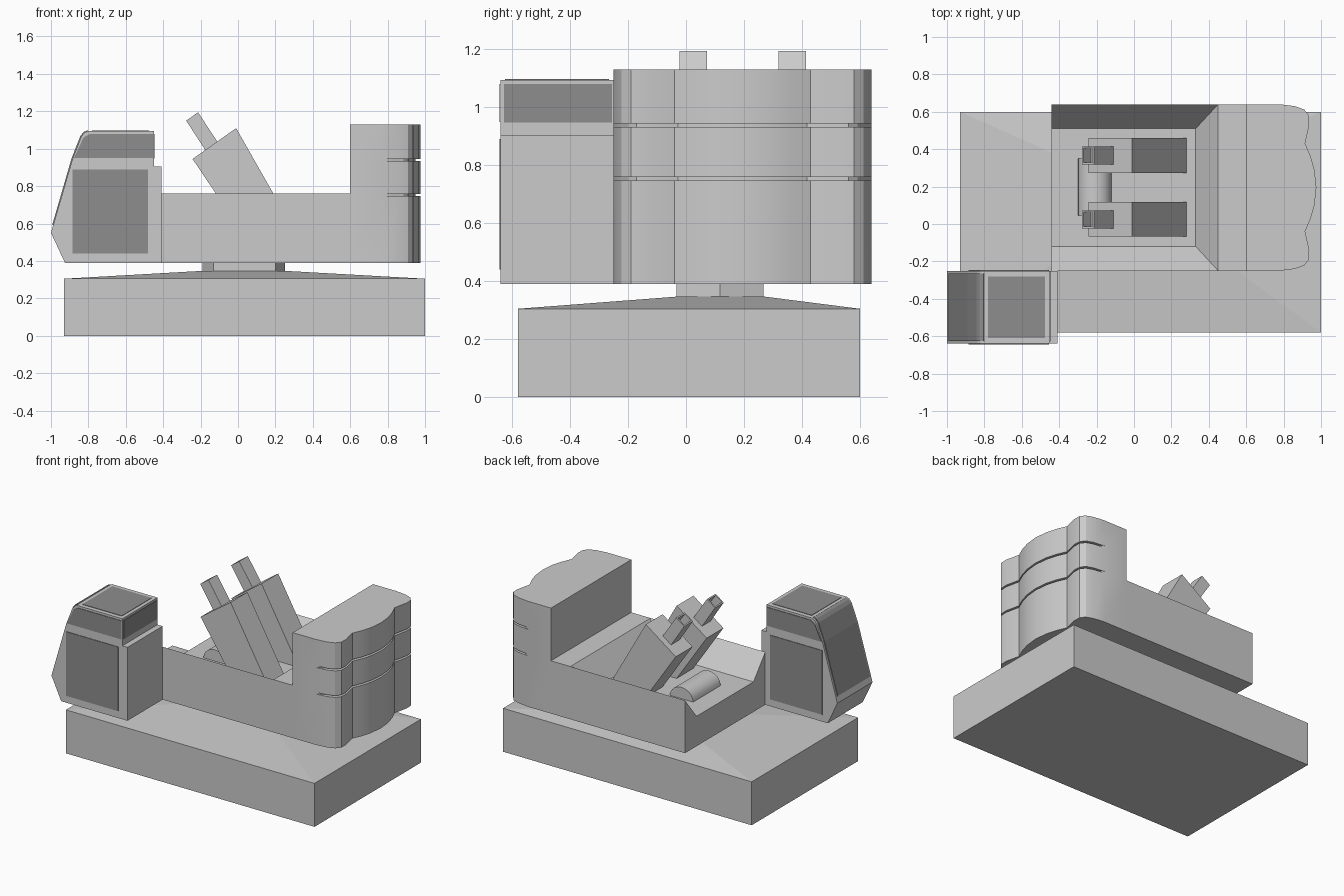
import bpy, bmesh, math
from mathutils import Vector

cube = bpy.data.objects.get("Cube")
if cube:
    bpy.data.objects.remove(cube, do_unlink=True)


def material(name, value):
    m = bpy.data.materials.new(name)
    m.use_nodes = True
    colour = (value, value, value, 1)
    m.diffuse_color = colour
    m.node_tree.nodes["Principled BSDF"].inputs["Base Color"].default_value = colour
    return m


GREY = material("light grey", 0.6)
GLASS = material("dark grey glass", 0.27)


def loft(name, rings, mat=GREY, smooth=False, recess=0):
    """Closed solid through matching rings of points, optionally with a hollow end."""
    bm = bmesh.new()
    loops = [[bm.verts.new(p) for p in ring] for ring in rings]
    for a, b in zip(loops, loops[1:]):
        for i in range(len(a)):
            j = (i + 1) % len(a)
            bm.faces.new((a[i], a[j], b[j], b[i]))
    bm.faces.new(loops[0])
    end = bm.faces.new(loops[-1])
    bmesh.ops.recalc_face_normals(bm, faces=bm.faces)
    if recess:
        bmesh.ops.inset_region(bm, faces=[end], thickness=0.013)
        shift = end.normal * -recess
        hole = bmesh.ops.extrude_discrete_faces(bm, faces=[end])["faces"][0]
        bmesh.ops.translate(bm, verts=hole.verts, vec=shift)
    bmesh.ops.remove_doubles(bm, verts=bm.verts, dist=0.0001)
    mesh = bpy.data.meshes.new(name)
    bm.to_mesh(mesh)
    bm.free()
    obj = bpy.data.objects.new(name, mesh)
    bpy.context.collection.objects.link(obj)
    mesh.materials.append(mat)
    if smooth:
        bpy.ops.object.select_all(action="DESELECT")
        obj.select_set(True)
        bpy.context.view_layer.objects.active = obj
        bpy.ops.object.shade_smooth_by_angle(angle=math.radians(30))
    return obj


def prism(name, profile, axis, lo, hi, **kw):
    """Extrude a 2D profile along the x, y or z axis."""
    def place(p, t):
        q = list(p)
        q.insert("xyz".index(axis), t)
        return q
    return loft(name, [[place(p, t) for p in profile] for t in (lo, hi)], **kw)


def rect(x0, x1, y0, y1):
    return [(x0, y0), (x1, y0), (x1, y1), (x0, y1)]


def at(ring, z):
    return [(x, y, z) for x, y in ring]


# Base block with a shallow sloped top, and the slewing ring
foot = rect(-0.93, 1.0, -0.58, 0.6)
loft("base", [at(foot, 0), at(foot, 0.305), at(rect(-0.19, 0.25, -0.03, 0.27), 0.347)])
ring = [(0.25, 0.117), (0.2, 0.267), (-0.13, 0.267),
        (-0.19, 0.117), (-0.13, -0.033), (0.2, -0.033)]
prism("slewing_ring", ring, "z", 0.34, 0.395)

# Upper body: trough with sloping sides and a sloping end
FRONT, BACK = -0.25, 0.64
trough = [(FRONT, 0.39), (BACK, 0.39), (BACK, 0.76),
          (0.51, 0.6), (-0.12, 0.6), (FRONT, 0.76)]
prism("body", trough, "x", -0.44, 0.6)
prism("body_end", [(0.33, 0.6), (0.6, 0.6), (0.6, 0.76), (0.45, 0.76)], "y", FRONT, BACK)

# Counterweight: mirrored lobed outline with two thin grooves
MID = (FRONT + BACK) / 2
half = [(0.6, FRONT), (0.78, FRONT), (0.86, -0.24), (0.91, -0.222), (0.935, -0.19),
        (0.937, -0.14), (0.915, -0.04), (0.945, 0.03), (0.965, 0.1), (0.975, MID)]
outer = half + [(x, 2 * MID - y) for x, y in reversed(half[:-1])]
inner = [(x - 0.025, MID + (y - MID) * 0.95) if x > 0.8 else (x, y) for x, y in outer]
rings = [at(outer, 0.39)]
for z in (0.747, 0.933):
    top = z + 0.012
    rings += [at(outer, z), at(inner, z), at(inner, top), at(outer, top)]
rings.append(at(outer, 1.13))
loft("counterweight", rings, smooth=True)

# Cab shell
C0, C1 = -0.64, -0.25
nose = [(-0.8, 1.095), (-0.82, 1.087), (-0.838, 1.065), (-0.885, 0.945), (-1.0, 0.55)]
shell = nose + [(-0.925, 0.39), (-0.41, 0.39), (-0.41, 0.905), (-0.45, 0.905), (-0.45, 1.095)]
prism("cab", shell, "y", C0, C1)

# Cab glazing: matching side panes, windshield, roof and rear pane
upper = [(-0.878, 0.95), (-0.455, 0.95), (-0.455, 1.08), (-0.79, 1.08), (-0.826, 1.06)]
lower = rect(-0.885, -0.48, 0.44, 0.89)
for side, y in (("right", C0), ("left", C1)):
    prism("upper_window_" + side, upper, "y", y - 0.004, y + 0.004, mat=GLASS)
    prism("lower_window_" + side, lower, "y", y - 0.004, y + 0.004, mat=GLASS)
path = nose[:-1] + [(-0.988, 0.59)]
cover = [(x - 0.005, z + 0.003) for x, z in reversed(path)]
prism("windshield", path + cover, "y", C0 + 0.015, C1 - 0.015, mat=GLASS)
prism("roof_window", rect(-0.78, -0.475, -0.61, -0.28), "z", 1.09, 1.098, mat=GLASS)
prism("rear_window", rect(C0 + 0.012, C1 - 0.005, 0.948, 1.08), "x", -0.454, -0.446, mat=GLASS)

# Pair of tilted cylinders, each with a hollow square rod
barrel = [(0.28, 0.6), (-0.01, 1.11), (-0.243, 0.945), (-0.01, 0.6)]
for name, y in (("front", 0.025), ("back", 0.367)):
    prism(name + "_cylinder", barrel, "y", y - 0.093, y + 0.093)
    w = 0.048
    rod = []
    for (xa, za), (xb, zb) in (((-0.17, 0.985), (-0.105, 1.03)),
                               ((-0.277, 1.15), (-0.214, 1.195))):
        rod.append([(xa, y - w, za), (xb, y - w, zb), (xb, y + w, zb), (xa, y + w, za)])
    loft(name + "_rod", rod, recess=0.07)

# Half-round hinge cover on the trough floor
arch = [(-0.21 + 0.09 * math.cos(a), 0.6 + 0.08 * math.sin(a))
        for a in (math.pi * i / 10 for i in range(11))]
prism("hinge_cover", arch, "y", 0.045, 0.35, smooth=True)
